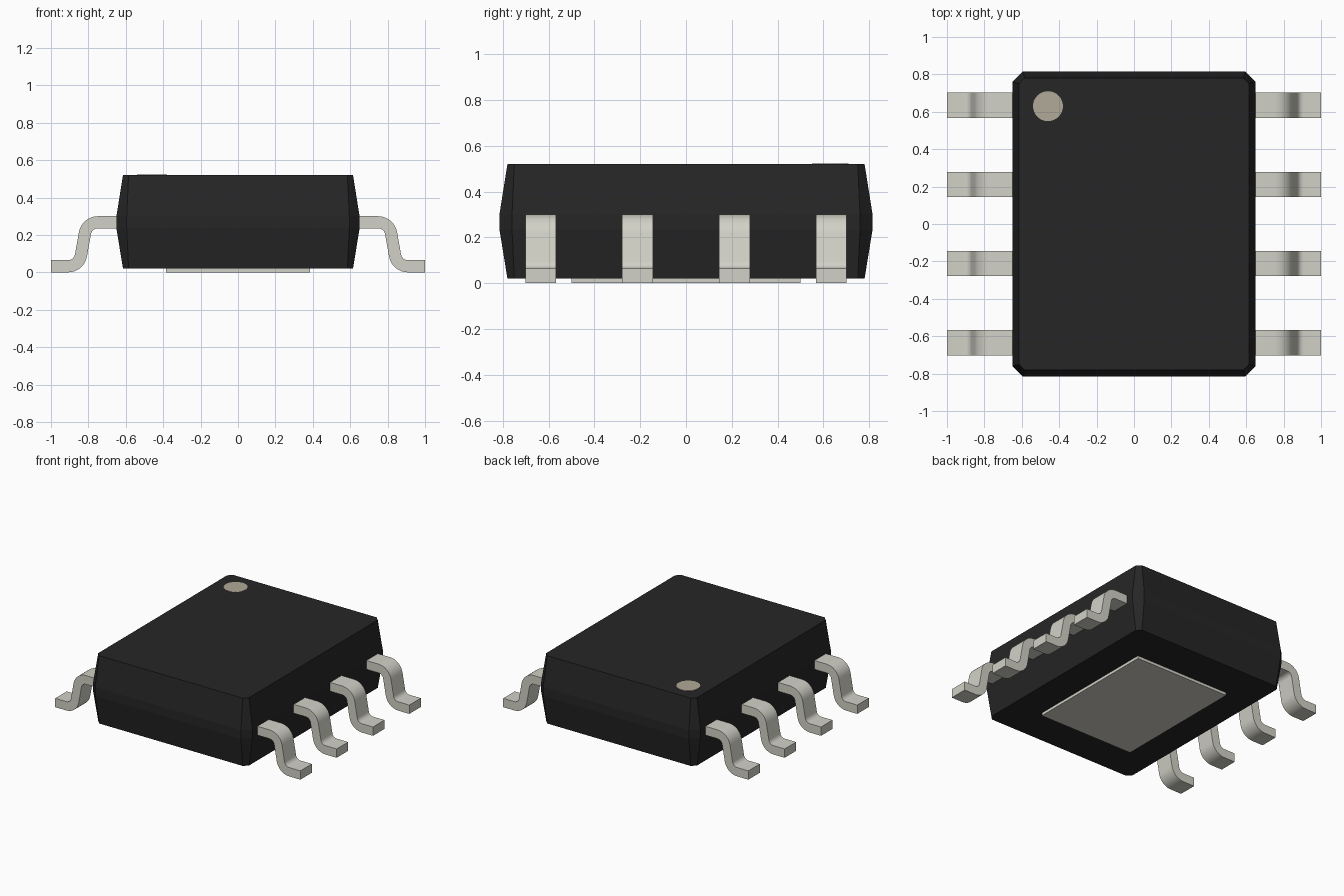
import bpy
import bmesh
from math import cos, sin, pi
from mathutils import Vector

cube = bpy.data.objects.get("Cube")
if cube:
    bpy.data.objects.remove(cube, do_unlink=True)


def material(name, rgb):
    m = bpy.data.materials.new(name)
    m.use_nodes = True
    m.diffuse_color = (*rgb, 1)
    m.node_tree.nodes["Principled BSDF"].inputs["Base Color"].default_value = (*rgb, 1)
    return m


black = material("black plastic", (0.019, 0.019, 0.019))
metal = material("tinned metal", (0.645, 0.64, 0.572))
tan = material("tan marking", (0.435, 0.398, 0.316))


def loft(name, rings, mat):
    """Join equal-sized rings of points into a closed solid."""
    bm = bmesh.new()
    loops = [[bm.verts.new(p) for p in ring] for ring in rings]
    for a, b in zip(loops, loops[1:]):
        for i in range(len(a)):
            j = (i + 1) % len(a)
            bm.faces.new((a[i], a[j], b[j], b[i]))
    bm.faces.new(loops[0][::-1])
    bm.faces.new(loops[-1])
    bmesh.ops.recalc_face_normals(bm, faces=bm.faces)
    mesh = bpy.data.meshes.new(name)
    bm.to_mesh(mesh)
    bm.free()
    mesh.materials.append(mat)
    obj = bpy.data.objects.new(name, mesh)
    bpy.context.collection.objects.link(obj)
    return obj


def chamfered(x, y, c, z):
    """Rectangle with cut corners, counter-clockwise."""
    return [(x - c, -y, z), (x, c - y, z), (x, y - c, z), (x - c, y, z),
            (c - x, y, z), (-x, y - c, z), (-x, c - y, z), (c - x, -y, z)]


def rectangle(x, y, z):
    return [(x, -y, z), (x, y, z), (-x, y, z), (-x, -y, z)]


# Moulded body: tapered halves around a narrow vertical band
loft("body", [chamfered(0.615, 0.78, 0.03, 0.02),
              chamfered(0.65, 0.815, 0.055, 0.235),
              chamfered(0.65, 0.815, 0.055, 0.3),
              chamfered(0.615, 0.78, 0.03, 0.52)], black)

# Thermal pad underneath
loft("thermal_pad", [rectangle(0.385, 0.5, z) for z in (0, 0.03)], metal)

# Round marking on the top
loft("pin_one_mark", [[(-0.46 + 0.08 * cos(a * pi / 24), 0.63 + 0.08 * sin(a * pi / 24), z)
                       for a in range(48)] for z in (0.518, 0.522)], tan)


def fillet(before, corner, after, radius, steps=8):
    """Arc points and normals that round a corner of the lead's centre line."""
    u, v = (corner - before).normalized(), (after - corner).normalized()
    turn = u.angle_signed(v)  # clockwise positive
    side = 1 if turn > 0 else -1
    start = corner - u * radius * math_tan(abs(turn) / 2)
    up = Vector((-u.y, u.x))
    centre = start - up * radius * side
    result = []
    for i in range(steps + 1):
        a = -turn * i / steps
        n = Vector((up.x * cos(a) - up.y * sin(a), up.x * sin(a) + up.y * cos(a)))
        result.append((centre + n * radius * side, n))
    return result


def math_tan(a):
    return sin(a) / cos(a)


# Gull-wing lead profile: flat shoulder, slanted drop, flat foot
corners = [Vector(p) for p in ((0.6, 0.2675), (0.808, 0.2675), (0.85, 0.0325), (1, 0.0325))]
up = Vector((0, 1))
centre_line = [(corners[0], up), *fillet(*corners[:3], 0.07),
               *fillet(*corners[1:], 0.07), (corners[3], up)]
half = 0.0325
for side, side_name in ((1, "left"), (-1, "right")):
    for n, y in enumerate((-0.635, -0.212, 0.212, 0.635), 1):
        rings = []
        for p, normal in centre_line:
            a, b = p + normal * half, p - normal * half
            rings.append([(side * q.x, y + w, q.y)
                          for q, w in ((a, -0.067), (a, 0.067), (b, 0.067), (b, -0.067))])
        lead = loft(f"{side_name}_lead_{n}", rings, metal)
        bpy.ops.object.select_all(action="DESELECT")
        lead.select_set(True)
        bpy.context.view_layer.objects.active = lead
        bpy.ops.object.shade_smooth_by_angle(angle=pi / 6)
